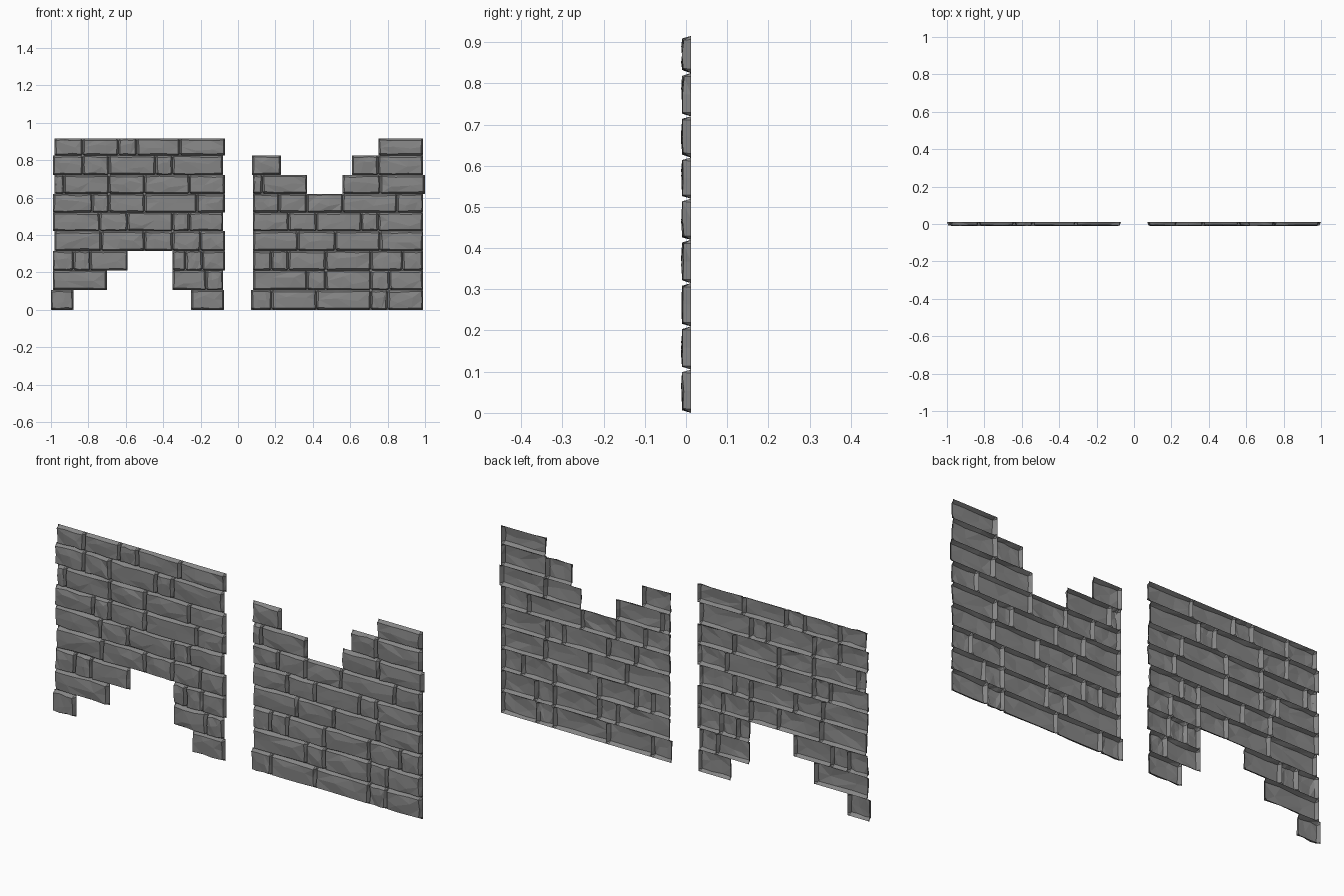
import bpy
import bmesh
import random

random.seed(7)

cube = bpy.data.objects.get("Cube")
if cube:
    bpy.data.objects.remove(cube, do_unlink=True)

# Stone colour
stone = bpy.data.materials.new("grey stone")
stone.use_nodes = True
colour = (0.24, 0.24, 0.24, 1)
stone.diffuse_color = colour
shader = next(n for n in stone.node_tree.nodes if n.type == 'BSDF_PRINCIPLED')
shader.inputs["Base Color"].default_value = colour
shader.inputs["Roughness"].default_value = 0.9

BACK = 0.012      # open rim at the rear of every brick
EDGE = 0.009      # width of the sloping brick sides
COURSES = [0, .105, .21, .315, .42, .52, .62, .72, .825, .915]

# Joint positions in hundredths, bottom course first; one list per unbroken run
ARCH_WALL = [
    [[-100, -88], [-25, -7.5]],
    [[-99, -70], [-35, -17, -8]],
    [[-99, -88, -79, -59], [-35, -28, -19, -7]],
    [[-98, -73, -50, -35, -20, -7]],
    [[-99, -74, -59, -35, -26, -8]],
    [[-99, -78, -69, -50, -22, -7]],
    [[-98, -93, -69, -50, -26, -7]],
    [[-99, -83, -69, -44, -35, -8]],
    [[-98, -83, -64, -54, -31, -7]],
]
BROKEN_WALL = [
    [[7, 18, 42, 71, 80, 99]],
    [[8, 37, 47, 71, 81, 99]],
    [[8, 18, 27, 47, 71, 88, 99]],
    [[8, 32, 52, 76, 99]],
    [[8, 27, 42, 66, 75, 99]],
    [[8, 22, 37, 56, 85, 99]],
    [[8, 13, 37], [56, 76, 100]],
    [[7.5, 23], [61, 75, 99]],
    [[75, 99]],
]


def wobble(amount):
    return random.uniform(-amount, amount)


def add_brick(bm, left, right, low, high):
    """Faceted stone shell, open at the rear, chiselled on the front."""
    w, h = right - left, high - low
    xs = [left, left + EDGE, left + w / 3, right - w / 3, right - EDGE, right]
    zs = [low, low + EDGE, low + h / 2, high - EDGE, high]
    nx, nz = len(xs), len(zs)
    grid = []
    for i, x in enumerate(xs):
        column = []
        for j, z in enumerate(zs):
            ring = min(i, j, nx - 1 - i, nz - 1 - j)
            if ring == 0:
                point = (x, BACK, z)
            elif ring == 1:
                point = (x + wobble(.003), -.007 + wobble(.003), z + wobble(.003))
            else:
                point = (x + wobble(w * .12), -.0105 + wobble(.0015),
                         z + wobble(h * .22))
            column.append(bm.verts.new(point))
        grid.append(column)
    for i in range(nx - 1):
        for j in range(nz - 1):
            bm.faces.new((grid[i][j], grid[i + 1][j],
                          grid[i + 1][j + 1], grid[i][j + 1]))


def build_wall(name, courses):
    bm = bmesh.new()
    for level, runs in enumerate(courses):
        low, high = COURSES[level], COURSES[level + 1]
        for run in runs:
            for left, right in zip(run, run[1:]):
                add_brick(bm, left / 100, right / 100, low, high)
    bmesh.ops.triangulate(bm, faces=bm.faces[:])
    mesh = bpy.data.meshes.new(name)
    bm.to_mesh(mesh)
    bm.free()
    mesh.materials.append(stone)
    wall = bpy.data.objects.new(name, mesh)
    bpy.context.collection.objects.link(wall)
    return wall


# Panel with a stepped opening at its foot, and panel with a broken top
build_wall("arched_brick_panel", ARCH_WALL)
build_wall("broken_top_brick_panel", BROKEN_WALL)
